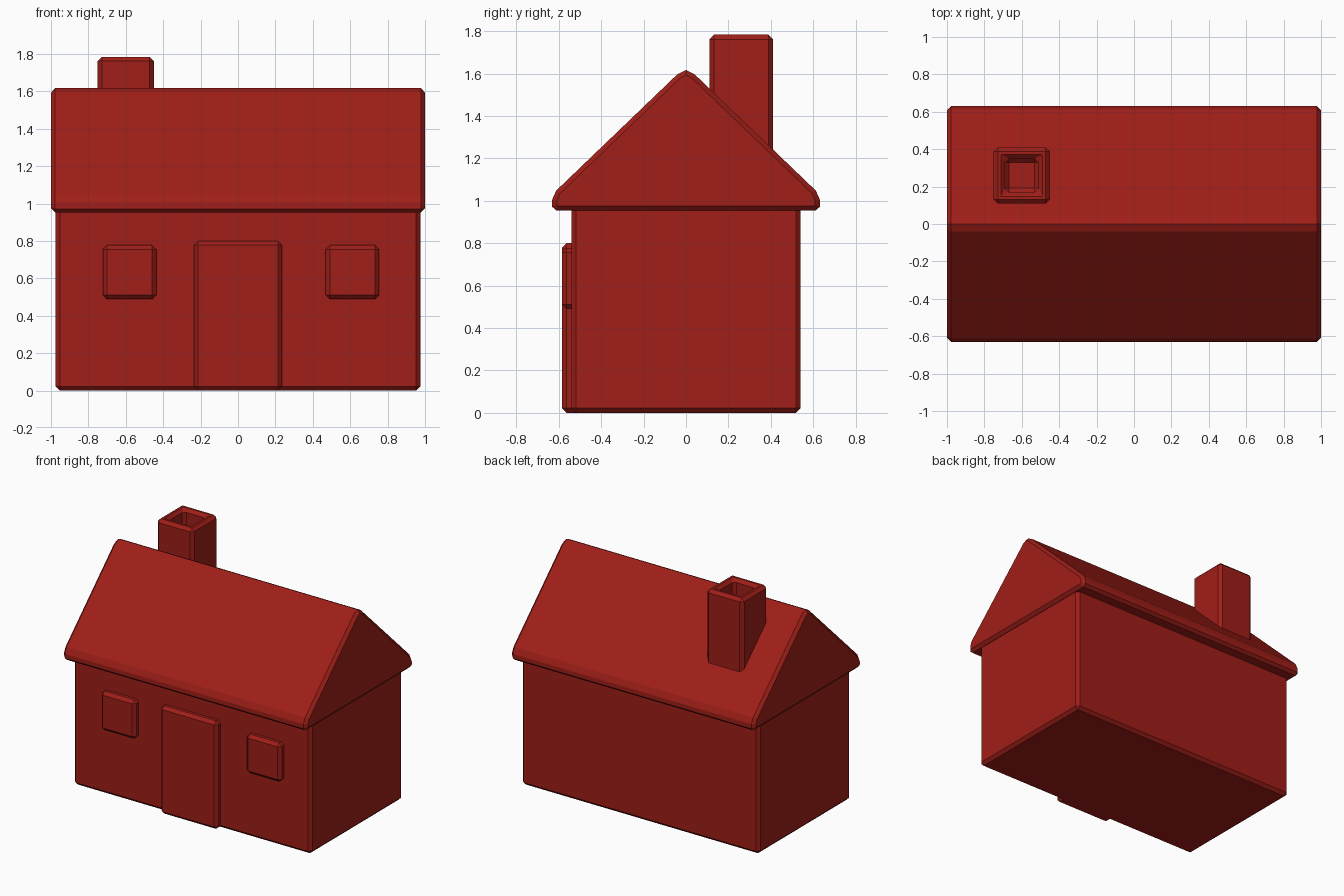
import bpy, bmesh

if "Cube" in bpy.data.objects:
    bpy.data.objects.remove(bpy.data.objects["Cube"])

BEVEL = 0.022
red = bpy.data.materials.new("red")
red.diffuse_color = (0.35, 0.013, 0.009, 1)
red.use_nodes = True
red.node_tree.nodes["Principled BSDF"].inputs["Base Color"].default_value = red.diffuse_color


def finish(bm, name):
    bmesh.ops.recalc_face_normals(bm, faces=bm.faces)
    mesh = bpy.data.meshes.new(name)
    bm.to_mesh(mesh)
    bm.free()
    mesh.materials.append(red)
    obj = bpy.data.objects.new(name, mesh)
    bpy.context.collection.objects.link(obj)
    return obj


def chamfer(bm, edges):
    bmesh.ops.bevel(bm, geom=edges, offset=BEVEL, segments=1, affect='EDGES')


def box(name, x, y, z, well=None):
    """Chamfered box between (min, max) pairs, optionally with a square well in its top."""
    bm = bmesh.new()
    bmesh.ops.create_cube(bm, size=1)
    for v in bm.verts:
        v.co = [r[0] if c < 0 else r[1] for c, r in zip(v.co, (x, y, z))]
    if well:
        rim, depth = well
        top = max(bm.faces, key=lambda f: f.calc_center_median().z)
        bmesh.ops.inset_region(bm, faces=[top], thickness=rim, use_even_offset=True)
        new = bmesh.ops.extrude_discrete_faces(bm, faces=[top])["faces"][0]
        bmesh.ops.translate(bm, verts=new.verts, vec=(0, 0, -depth))
        bmesh.ops.recalc_face_normals(bm, faces=bm.faces)
    sharp = [e for e in bm.edges if len(e.link_faces) == 2 and e.calc_face_angle() > 0.5]
    chamfer(bm, sharp)
    return finish(bm, name)


# Walls
box("walls", (-0.975, 0.975), (-0.54, 0.54), (0, 0.975))

# Gabled roof: half profile mirrored about the ridge, then extruded along x
half = [(0.61, 0.953), (0.631, 0.972), (0.631, 1.005), (0.612, 1.048), (0.04, 1.597)]
profile = half + [(0, 1.617)] + [(-y, z) for y, z in reversed(half)]
bm = bmesh.new()
end = bm.faces.new([bm.verts.new((-1, y, z)) for y, z in profile])
ext = bmesh.ops.extrude_face_region(bm, geom=[end], use_keep_orig=True)
bmesh.ops.translate(bm, vec=(2, 0, 0),
                    verts=[g for g in ext["geom"] if isinstance(g, bmesh.types.BMVert)])
bmesh.ops.recalc_face_normals(bm, faces=bm.faces)
chamfer(bm, [e for e in bm.edges if abs(e.verts[0].co.x - e.verts[1].co.x) < 1e-4])
finish(bm, "roof")

# Chimney with open flue
box("chimney", (-0.75, -0.45), (0.11, 0.41), (1.1, 1.783), well=(0.06, 0.2))

# Door and windows
box("door", (-0.235, 0.235), (-0.585, -0.49), (0, 0.8))
for name, cx in (("left_window", -0.58), ("right_window", 0.612)):
    box(name, (cx - 0.143, cx + 0.143), (-0.585, -0.49), (0.49, 0.777))
